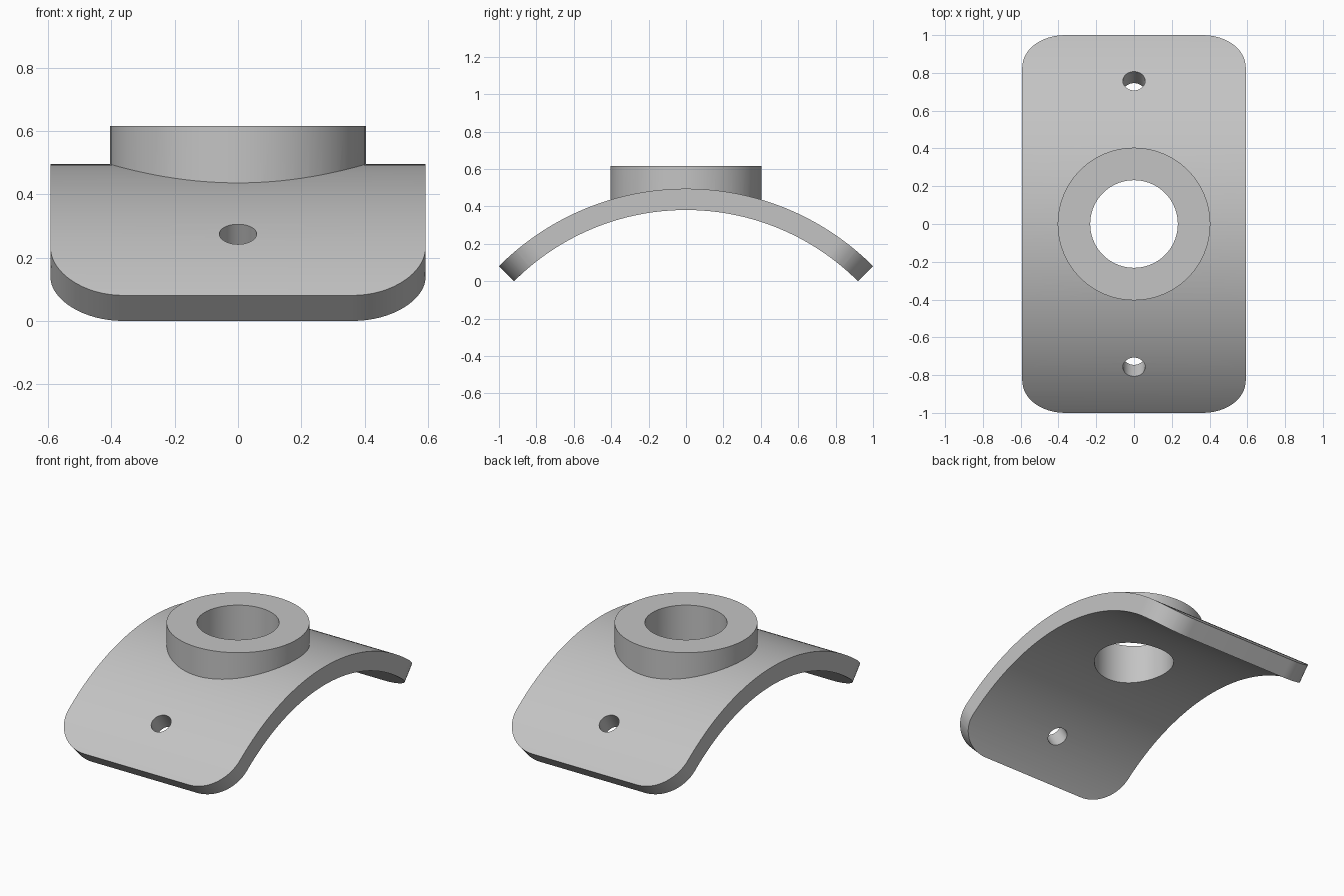
import bpy, bmesh
from math import sin, cos, pi, radians
from mathutils import Vector

cube = bpy.data.objects.get("Cube")
if cube:
    bpy.data.objects.remove(cube)

R_OUT, R_IN = 1.414, 1.3        # saddle radii
HALF_ANGLE = radians(45)
CENTRE_Z = -R_IN * cos(HALF_ANGLE)
HALF_W, CORNER = 0.592, 0.23
BORE_R, BOSS_R, TOP_Z = 0.232, 0.404, 0.615

grey = bpy.data.materials.new("plain grey")
grey.use_nodes = True
grey.diffuse_color = (0.55, 0.55, 0.55, 1)
grey.node_tree.nodes["Principled BSDF"].inputs["Base Color"].default_value = grey.diffuse_color


def make_object(name, bm):
    mesh = bpy.data.meshes.new(name)
    bmesh.ops.recalc_face_normals(bm, faces=bm.faces)
    bm.to_mesh(mesh)
    bm.free()
    obj = bpy.data.objects.new(name, mesh)
    bpy.context.collection.objects.link(obj)
    mesh.materials.append(grey)
    return obj


def cylinder(name, radius, bottom, top, segments, tilt=0, origin=(0, 0, 0)):
    bpy.ops.mesh.primitive_cylinder_add(vertices=segments, radius=radius, depth=top - bottom)
    obj = bpy.context.object
    obj.name = name
    obj.rotation_euler.x = tilt
    axis = Vector((0, -sin(tilt), cos(tilt)))
    obj.location = Vector(origin) + axis * (top + bottom) / 2
    obj.data.materials.append(grey)
    return obj


def combine(target, tool, operation):
    mod = target.modifiers.new(tool.name, 'BOOLEAN')
    mod.operation, mod.solver, mod.object = operation, 'EXACT', tool
    bpy.context.view_layer.update()
    bpy.context.view_layer.objects.active = target
    bpy.ops.object.modifier_apply(modifier=mod.name)
    bpy.data.objects.remove(tool)


# Saddle plate: flat rounded rectangle, sliced across, then bent into an arc
bm = bmesh.new()
half_len = R_OUT * HALF_ANGLE
outline = []
for quarter, (sx, sy) in enumerate([(1, 1), (-1, 1), (-1, -1), (1, -1)]):
    for i in range(17):
        a = pi / 2 * (quarter + i / 16)
        outline.append(bm.verts.new((sx * (HALF_W - CORNER) + CORNER * cos(a),
                                     sy * (half_len - CORNER) + CORNER * sin(a), R_OUT)))
face = bm.faces.new(outline)
extruded = bmesh.ops.extrude_face_region(bm, geom=[face])["geom"]
for v in extruded:
    if isinstance(v, bmesh.types.BMVert):
        v.co.z = R_IN
SLICES = 72
for i in range(1, SLICES):
    y = half_len * (2 * i / SLICES - 1)
    bmesh.ops.bisect_plane(bm, geom=bm.verts[:] + bm.edges[:] + bm.faces[:],
                           plane_co=(0, y, 0), plane_no=(0, 1, 0), dist=0.0005)
for v in bm.verts:
    a, r = v.co.y / R_OUT, v.co.z
    v.co.y, v.co.z = r * sin(a), r * cos(a) + CENTRE_Z
bracket = make_object("saddle_bracket", bm)

# Round boss on the crown, bored right through
combine(bracket, cylinder("boss", BOSS_R, 0.40, TOP_Z, 96), 'UNION')
combine(bracket, cylinder("bore", BORE_R, 0.1, 0.9, 72), 'DIFFERENCE')

# Bolt holes pointing at the arc centre
for side in (-1, 1):
    hole = cylinder("bolt_hole", 0.059, 1.1, 1.6, 40, side * radians(32.4), (0, 0, CENTRE_Z))
    combine(bracket, hole, 'DIFFERENCE')

# Smooth curved surfaces, crisp edges
bpy.ops.object.select_all(action='DESELECT')
bracket.select_set(True)
bpy.context.view_layer.objects.active = bracket
bpy.ops.object.shade_smooth_by_angle(angle=radians(30))
